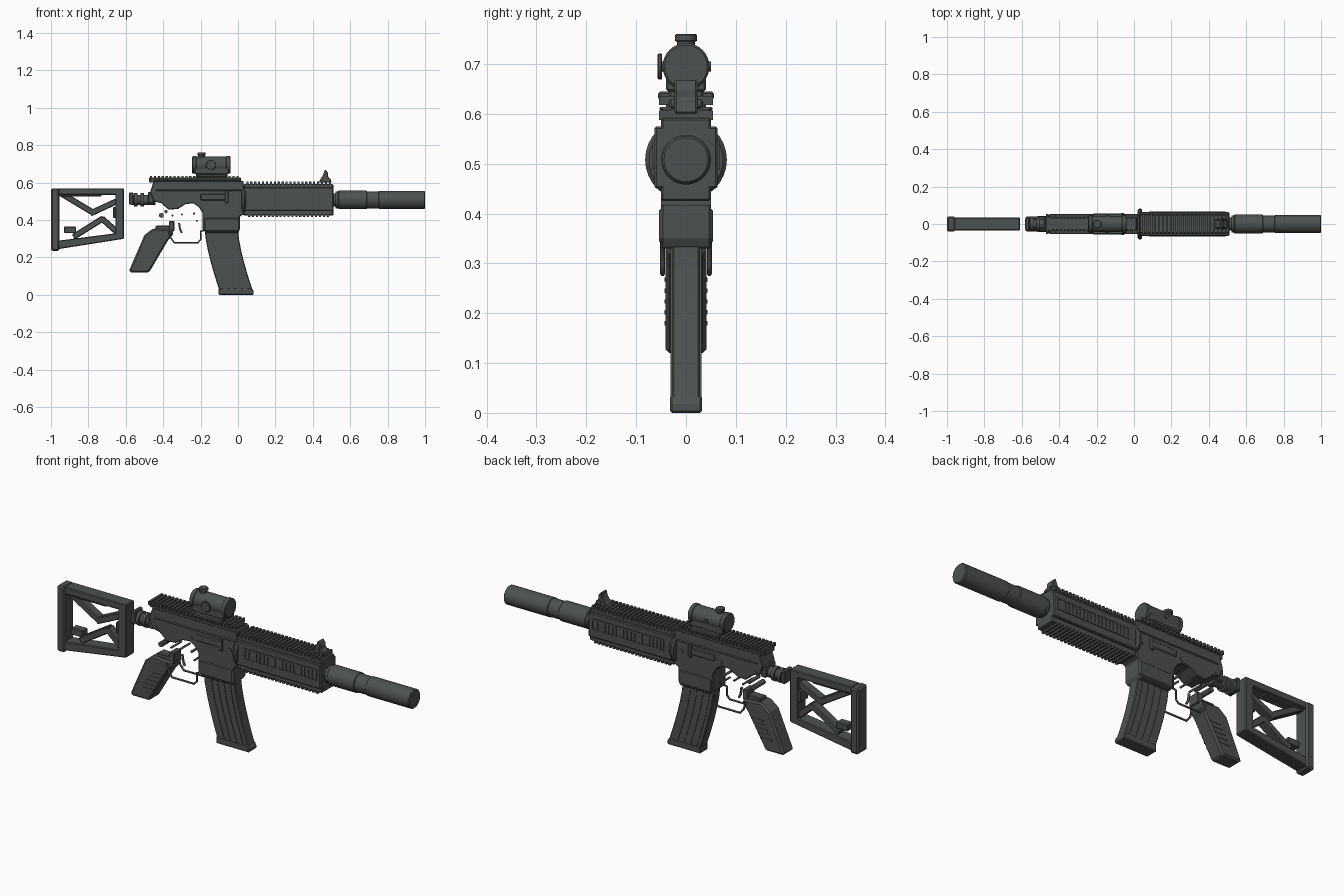
import bpy, bmesh, math
from mathutils import Matrix, Vector

cube = bpy.data.objects.get("Cube")
if cube:
    bpy.data.objects.remove(cube, do_unlink=True)

# Shared heights and half widths
BORE, DECK, SIGHT_LINE = .508, .61, .695
BODY, RAIL, STOCK, GRIP, MAGAZINE = .05, .054, .034, .041, .028
TOOTH, EDGE = .021, .004

mat = bpy.data.materials.new("gunmetal grey")
mat.use_nodes = True
mat.diffuse_color = (.075, .083, .082, 1)
shader = mat.node_tree.nodes["Principled BSDF"]
shader.inputs["Base Color"].default_value = mat.diffuse_color


def finish(name, bm, bevel=0.0, smooth=False):
    bmesh.ops.recalc_face_normals(bm, faces=bm.faces)
    mesh = bpy.data.meshes.new(name)
    bm.to_mesh(mesh)
    bm.free()
    ob = bpy.data.objects.new(name, mesh)
    bpy.context.collection.objects.link(ob)
    mesh.materials.append(mat)
    if bevel:
        mod = ob.modifiers.new("Bevel", 'BEVEL')
        mod.width, mod.segments, mod.limit_method = bevel, 1, 'ANGLE'
    if smooth:
        bpy.ops.object.select_all(action='DESELECT')
        ob.select_set(True)
        bpy.context.view_layer.objects.active = ob
        bpy.ops.object.shade_smooth_by_angle(angle=math.radians(35))


def prism(name, outline, half, bevel=0.0):
    """Side outline of (x, z) points, given thickness across y."""
    bm = bmesh.new()
    face = bm.faces.new([bm.verts.new((x, -half, z)) for x, z in outline])
    grown = bmesh.ops.extrude_face_region(bm, geom=[face])["geom"]
    verts = [g for g in grown if isinstance(g, bmesh.types.BMVert)]
    bmesh.ops.translate(bm, vec=(0, half * 2, 0), verts=verts)
    finish(name, bm, bevel)


def box(name, back, front, half, bottom, top, bevel=EDGE):
    prism(name, [(back, bottom), (front, bottom), (front, top), (back, top)], half, bevel)


def strut(name, start, end, width, half):
    a, b = Vector(start), Vector(end)
    side = (b - a).orthogonal().normalized() * width / 2
    prism(name, [a + side, b + side, b - side, a - side], half, EDGE)


def comb(name, back, front, half, bottom, top):
    """Row of evenly spaced teeth along x."""
    bm = bmesh.new()
    size = Matrix.Diagonal((TOOTH * .55, half * 2, top - bottom, 1))
    for i in range(int((front - back) / TOOTH) + 1):
        place = Matrix.Translation((back + i * TOOTH, 0, (bottom + top) / 2))
        bmesh.ops.create_cube(bm, size=1, matrix=place @ size)
    finish(name, bm)


def cylinder(name, axis, start, end, radius, centre, sides=32, bevel=0.0):
    """Round part from start to end, measured from the centre along an axis."""
    bm = bmesh.new()
    direction = {'X': Vector((1, 0, 0)), 'Y': Vector((0, 1, 0)), 'Z': Vector((0, 0, 1))}[axis]
    place = Matrix.Translation(Vector(centre) + direction * (start + end) / 2)
    turn = direction.to_track_quat('Z', 'Y').to_matrix().to_4x4()
    bmesh.ops.create_cone(bm, cap_ends=True, segments=sides, radius1=radius, radius2=radius,
                          depth=end - start, matrix=place @ turn)
    finish(name, bm, bevel, smooth=True)


def rod(name, points, radius):
    curve = bpy.data.curves.new(name, 'CURVE')
    curve.dimensions, curve.bevel_depth, curve.bevel_resolution = '3D', radius, 1
    curve.use_fill_caps = True
    spline = curve.splines.new('POLY')
    spline.points.add(len(points) - 1)
    for point, place in zip(spline.points, points):
        point.co = (*place, 1)
    curve.materials.append(mat)
    bpy.context.collection.objects.link(bpy.data.objects.new(name, curve))


# Stock: butt plate, frame and crossed braces
box("butt_plate", -1, -.955, .04, .235, .57, EDGE * 2)
box("stock_top_bar", -.96, -.61, STOCK, .535, .57)
box("stock_front_bar", -.655, -.61, STOCK, .3, .56)
box("stock_front_latch", -.668, -.65, STOCK, .41, .47)
prism("stock_bottom_bar", [(-.96, .245), (-.61, .3), (-.61, .335), (-.96, .29)], STOCK, EDGE)
box("stock_cheek_block", -.94, -.73, .025, .525, .54)
box("stock_lower_block", -.93, -.865, .022, .33, .365)
braces = {"upper_rear": ((-.95, .545), (-.775, .44)), "upper_front": ((-.79, .435), (-.65, .5)),
          "lower_rear": ((-.88, .31), (-.72, .41)), "lower_front": ((-.73, .41), (-.64, .33))}
for label, (start, end) in braces.items():
    strut(f"{label}_brace", start, end, .032, .022)

# Stock tube with collars and hinge blocks
cylinder("stock_tube", 'X', -.57, -.44, .027, (0, 0, BORE))
for x in (-.555, -.52):
    cylinder("stock_tube_collar", 'X', 0, .017, .036, (x, 0, BORE))
box("stock_tube_end", -.582, -.56, STOCK, .483, .548)
box("stock_hinge", -.48, -.45, .04, .49, .55)

# Receiver with magazine well
prism("receiver", [(-.45, DECK), (.03, DECK), (.03, .43), (.01, .42), (.01, .35), (0, .33),
                   (-.17, .33), (-.19, .35), (-.19, .44), (-.21, .47), (-.24, .49), (-.28, .485),
                   (-.32, .46), (-.37, .455), (-.41, .49), (-.45, .5), (-.47, .55)], BODY, EDGE)
box("receiver_roof", -.45, .02, RAIL, DECK - EDGE, DECK + EDGE)
box("receiver_seam", -.44, .02, RAIL, .555, .563)
box("ejection_cover", -.2, -.05, RAIL, .505, .54)
box("magazine_well_panel", -.18, .006, RAIL, .34, .41)
box("bolt_catch", -.07, -.05, RAIL + EDGE, .49, .555)
for x in (-.43, -.23, -.01):
    cylinder("receiver_pin", 'Y', -RAIL, RAIL, .009, (x, 0, BORE), sides=12)

# Top rail on the receiver
box("receiver_rail", -.46, .015, STOCK, DECK, DECK + .018)
comb("receiver_rail_teeth", -.465, .015, RAIL, DECK + .008, DECK + .026)
box("charging_latch", -.475, -.44, .04, .6, .628)

# Handguard with rails and ribbed side panels
box("handguard", .03, .51, .063, .45, .575)
box("handguard_core", .03, .51, BODY, .425, .592)
comb("handguard_top_rail", .05, .5, RAIL, .588, .607)
comb("handguard_bottom_rail", .06, .5, BODY, .416, .43)
comb("handguard_side_ribs", .103, .475, .066, .494, .54)
for z in (.487, .54):
    box("handguard_panel_rail", .08, .49, .067, z, z + .007, 0)
for x in (.08, .483):
    box("handguard_panel_end", x, x + .007, .067, .49, .545, 0)
cylinder("handguard_collar", 'X', .02, .044, .082, (0, 0, BORE), bevel=EDGE * 2)

# Folding front sight
prism("front_sight", [(.43, .6), (.5, .6), (.495, .62), (.482, .63), (.482, .65), (.47, .668),
                      (.463, .668), (.457, .645), (.445, .625)], .023, EDGE)
cylinder("front_sight_knob", 'Y', -.03, .03, .01, (.47, 0, .62), sides=12)

# Barrel and suppressor
cylinder("barrel", 'X', .5, .53, .035, (0, 0, BORE))
cylinder("muzzle_ring", 'X', .522, .54, .046, (0, 0, BORE))
cylinder("suppressor_mount", 'X', .535, .69, BODY, (0, 0, BORE), bevel=EDGE)
cylinder("suppressor_neck", 'X', .68, .76, .045, (0, 0, BORE))
cylinder("suppressor", 'X', .75, 1, .048, (0, 0, BORE), bevel=EDGE)

# Optic with dials and clamp
cylinder("optic_body", 'X', -.23, -.06, .044, (0, 0, SIGHT_LINE))
for label, x in {"rear": -.245, "front": -.065}.items():
    cylinder(f"optic_{label}_ring", 'X', x, x + .025, .047, (0, 0, SIGHT_LINE), bevel=EDGE)
box("optic_saddle", -.235, -.05, .04, .645, SIGHT_LINE)
box("optic_base", -.225, -.055, STOCK, .625, .65)
box("optic_clamp", -.22, -.06, .056, .628, .645)
cylinder("optic_top_stem", 'Z', .73, .75, .018, (-.195, 0, 0))
cylinder("optic_top_dial", 'Z', .745, .76, .022, (-.195, 0, 0), bevel=EDGE / 2)
cylinder("optic_side_dial", 'Y', -.057, -.048, .026, (-.145, 0, SIGHT_LINE), bevel=EDGE / 2)
cylinder("optic_cross_pin", 'Y', -.05, .05, .01, (-.145, 0, SIGHT_LINE), sides=16)


# Curved magazine, its ribs and base
def magazine_line(depth):
    """Edge of the magazine from rear (depth 0) to front (depth 1)."""
    return [(-.178 + depth * .178 + .08 * (i / 6) ** 1.4, .345 - .325 * i / 6) for i in range(7)]


def magazine_slab(name, rear, front, half, bevel=0.0):
    prism(name, magazine_line(front) + magazine_line(rear)[::-1], half, bevel)


magazine_slab("magazine", 0, 1, MAGAZINE, EDGE)
for rib in range(4):
    rear = .12 + rib * .2
    magazine_slab("magazine_rib", rear, rear + .14, MAGAZINE + .003)
prism("magazine_base", [(-.103, .035), (.075, .035), (.084, .018), (.084, 0), (-.103, 0)],
      MAGAZINE + EDGE, EDGE)

# Grip with side ridges
prism("grip", [(-.5, .32), (-.455, .355), (-.35, .35), (-.345, .325), (-.375, .29),
               (-.475, .12), (-.58, .12), (-.58, .135)], GRIP, EDGE * 2)
for i in range(5):
    x, z = -.515 + i * .013, .175 + i * .022
    box("grip_ridge", x, x + .065, GRIP + .002, z, z + .009, 0)
box("grip_neck", -.44, -.34, .025, .345, .37)
box("grip_hook", -.37, -.34, .03, .34, .395)

# Trigger guard rods, trigger and loose action pins
guard = [(-.37, .34), (-.36, .305), (-.34, .279), (-.215, .279), (-.2, .295), (-.2, .34), (-.18, .345)]
for label, y in {"right": -.047, "left": .047}.items():
    rod(f"{label}_guard_rod", [(x, y, z) for x, z in guard], .005)
rod("trigger", [(-.315, 0, .385), (-.31, 0, .35), (-.3, 0, .33)], .006)
for x, z, radius in ((-.41, .425, .013), (-.385, .445, .009), (-.35, .425, .005),
                     (-.3, .43, .005), (-.235, .435, .006), (-.22, .395, .005)):
    cylinder("action_pin", 'Y', -GRIP, GRIP, radius, (x, 0, z), sides=12)
